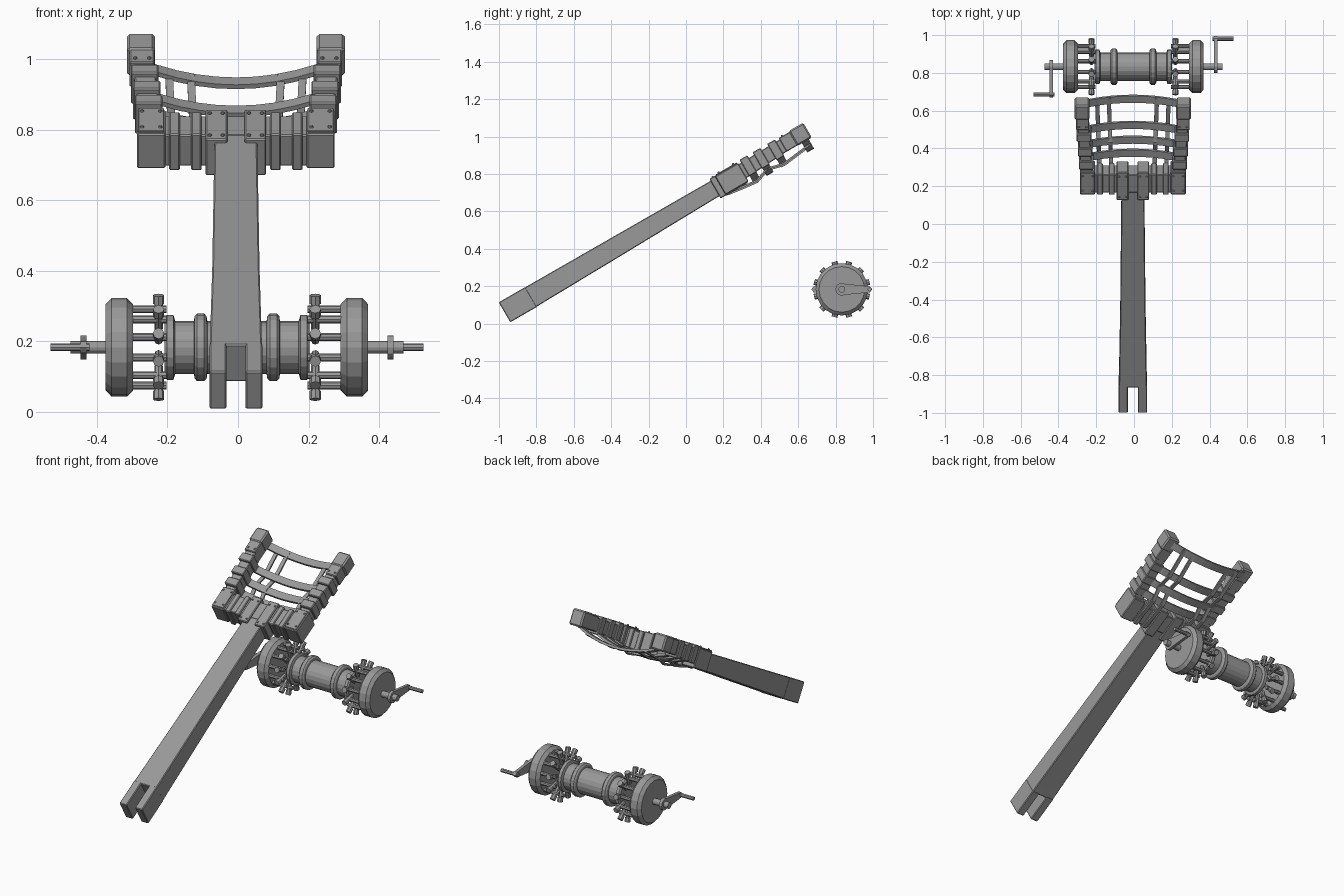
import bpy, bmesh, math
from mathutils import Matrix, Vector

if "Cube" in bpy.data.objects:
    bpy.data.objects.remove(bpy.data.objects["Cube"], do_unlink=True)

grey = bpy.data.materials.new("weathered grey")
grey.use_nodes = True
COLOUR = (0.32, 0.32, 0.32, 1)
grey.diffuse_color = COLOUR
grey.node_tree.nodes["Principled BSDF"].inputs["Base Color"].default_value = COLOUR

# Arm frame: x across, y along the arm, z out of its upper face
ARM = Matrix.Translation((-0.006, -0.97, 0.06)) @ Matrix.Rotation(math.radians(30), 4, 'X')
# Winch frame: local z runs along the world x axis
WINCH = Matrix.Translation((-0.003, 0.833, 0.183)) @ Matrix.Rotation(math.pi / 2, 4, 'Y')


def finish(name, bm, matrix, bevel=0.0):
    bmesh.ops.recalc_face_normals(bm, faces=bm.faces)
    mesh = bpy.data.meshes.new(name)
    bm.to_mesh(mesh)
    bm.free()
    mesh.materials.append(grey)
    ob = bpy.data.objects.new(name, mesh)
    ob.matrix_world = matrix
    bpy.context.collection.objects.link(ob)
    if bevel:
        mod = ob.modifiers.new("Bevel", 'BEVEL')
        mod.width = bevel
        mod.segments = 1
        mod.limit_method = 'ANGLE'
    return ob


def skin(bm, rings):
    loops = [[bm.verts.new(p) for p in ring] for ring in rings]
    n = len(loops[0])
    for a, b in zip(loops, loops[1:]):
        for i in range(n):
            bm.faces.new((a[i], a[(i + 1) % n], b[(i + 1) % n], b[i]))
    bm.faces.new(loops[0])
    bm.faces.new(loops[-1])


def beam(name, sections, bevel=0.004):
    """Rectangular beam; each section is (along, centre x, half width, bottom, top)."""
    bm = bmesh.new()
    skin(bm, [[(x - w, s, lo), (x + w, s, lo), (x + w, s, hi), (x - w, s, hi)]
              for s, x, w, lo, hi in sections])
    return finish(name, bm, ARM, bevel)


def block(name, x, w, s0, s1, lo, hi, bevel=0.004):
    return beam(name, [(s0, x, w, lo, hi), (s1, x, w, lo, hi)], bevel)


def rivets(name, points):
    bm = bmesh.new()
    for p in points:
        bmesh.ops.create_uvsphere(bm, u_segments=8, v_segments=4, radius=0.006,
                                  matrix=Matrix.Translation(p))
    finish(name, bm, ARM)


def lathe(name, profile, sides=20):
    """Solid of revolution; profile points are (along, radius)."""
    bm = bmesh.new()
    skin(bm, [[(r * math.cos(math.tau * i / sides), r * math.sin(math.tau * i / sides), z)
               for i in range(sides)] for z, r in profile])
    return finish(name, bm, WINCH)


def rod(bm, a, b, r, sides=8):
    a, b = Vector(a), Vector(b)
    m = Matrix.Translation((a + b) / 2) @ (b - a).to_track_quat('Z', 'Y').to_matrix().to_4x4()
    bmesh.ops.create_cone(bm, cap_ends=True, segments=sides, radius1=r, radius2=r,
                          depth=(b - a).length, matrix=m)


# Throwing arm with forked foot
beam("throwing_arm", [(0.155, 0, 0.074, -0.06, 0.061), (0.22, 0, 0.073, -0.058, 0.061),
                      (0.6, 0, 0.067, -0.051, 0.06), (1.3, 0, 0.061, -0.036, 0.058),
                      (1.45, 0, 0.058, -0.036, 0.058)])
for side, label in ((1, "left"), (-1, "right")):
    block(f"{label}_fork_prong", side * 0.051, 0.024, 0, 0.165, -0.061, 0.062)

# Cross beam of the basket
block("cross_beam", 0, 0.22, 1.345, 1.455, -0.042, 0.06)

SLATS = (1.52, 1.6, 1.69, 1.85)


def rail_x(s):
    return 0.24 + 0.067 * (s - 1.41)


def sag(x):
    return -0.062 + 0.048 * (x / 0.24) ** 2


for side, label in ((1, "left"), (-1, "right")):
    # Brackets holding the arm to the cross beam
    block(f"{label}_arm_bracket", side * 0.055, 0.031, 1.305, 1.475, -0.05, 0.07)
    rivets(f"{label}_bracket_rivets", [(side * x, s, 0.071) for x in (0.037, 0.074)
                                       for s in (1.325, 1.45)])
    # Corner block, side rail and tip
    block(f"{label}_corner_block", side * 0.24, 0.04, 1.338, 1.48, -0.046, 0.067)
    block(f"{label}_corner_plate", side * 0.24, 0.037, 1.345, 1.475, 0.067, 0.074, 0.002)
    rivets(f"{label}_corner_rivets", [(side * x, s, 0.075) for x in (0.214, 0.266)
                                      for s in (1.365, 1.455)])
    beam(f"{label}_side_rail", [(s, side * rail_x(s), 0.031, lo, hi) for s, lo, hi in
                                ((1.47, -0.025, 0.06), (1.82, -0.005, 0.067))])
    block(f"{label}_rail_tip", side * 0.269, 0.04, 1.80, 1.89, -0.012, 0.08, 0.008)
    block(f"{label}_tip_plate", side * 0.266, 0.035, 1.735, 1.81, -0.01, 0.074)
    rivets(f"{label}_tip_rivets", [(side * x, 1.755, 0.075) for x in (0.245, 0.285)])
    # Straps round the rail
    for i, s in enumerate(SLATS[:3]):
        block(f"{label}_rail_strap_{i + 1}", side * rail_x(s), 0.039, s - 0.024, s + 0.024,
              -0.024, 0.078)
    # Straps round the cross beam with the lengthwise slats growing from them
    for i, x in enumerate((0.112, 0.174)):
        block(f"{label}_beam_strap_{i + 1}", side * x, 0.015, 1.336, 1.464, -0.052, 0.068)
        path = ((1.345, -0.05), (1.43, -0.062), (1.52, -0.072), (1.6, -0.044),
                (1.69, -0.066), (1.78, -0.055), (1.865, -0.045))
        beam(f"{label}_long_slat_{i + 1}",
             [(s, side * (x + 0.03 * (s - 1.34)), 0.011, t - 0.005 + i * 0.008, t + 0.005 + i * 0.008)
              for s, t in path], 0)

# Sagging cross slats
for k, s in enumerate(SLATS):
    w, reach = 0.021, rail_x(s) + 0.01
    bm = bmesh.new()
    skin(bm, [[(x, s - w, sag(x) - 0.007), (x, s + w, sag(x) - 0.007),
               (x, s + w, sag(x) + 0.007), (x, s - w, sag(x) + 0.007)]
              for x in (reach * (i / 5 - 1) for i in range(11))])
    finish(f"cross_slat_{k + 1}", bm, ARM)

# Winch drum with hubs and raised rings
half = [(0.205, 0.084), (0.198, 0.092), (0.18, 0.092), (0.175, 0.075), (0.122, 0.075),
        (0.12, 0.088), (0.113, 0.096), (0.093, 0.096), (0.086, 0.088), (0.084, 0.075)]
lathe("winch_drum", [(-z, r) for z, r in half] + half[::-1])

COUNT = 12
for side, label in ((1, "left"), (-1, "right")):
    # End wheel with chamfered rims
    lathe(f"{label}_wheel", [(side * z, r) for z, r in
                             ((0.294, 0.122), (0.312, 0.14), (0.355, 0.14), (0.372, 0.122))])
    # Cage rods joining wheel and hub, and radial pegs
    cage, pegs = bmesh.new(), bmesh.new()
    for i in range(COUNT):
        a = math.tau * (i + 0.5) / COUNT
        c, d = math.cos(a), math.sin(a)
        rod(cage, (c * 0.112, d * 0.112, side * 0.2), (c * 0.112, d * 0.112, side * 0.3), 0.011)
        rod(pegs, (c * 0.075, d * 0.075, side * 0.222), (c * 0.146, d * 0.146, side * 0.222), 0.012)
        rod(pegs, (c * 0.128, d * 0.128, side * 0.222), (c * 0.153, d * 0.153, side * 0.222), 0.016)
    finish(f"{label}_cage_rods", cage, WINCH)
    finish(f"{label}_pegs", pegs, WINCH)
    # Axle stub, tapered crank and handle (local y is world y)
    stub = bmesh.new()
    rod(stub, (0, 0, side * 0.36), (0, 0, side * 0.472), 0.018, 12)
    finish(f"{label}_axle_stub", stub, WINCH)
    crank = bmesh.new()
    outline = [(0.034 * math.cos(a), 0.034 * math.sin(a) * side)
               for a in (math.radians(60 + 30 * i) for i in range(9))]
    outline = [(y, x) for y, x in outline]
    outline += [(0.15, -0.016 * side), (0.163, 0), (0.15, 0.016 * side)]
    skin(crank, [[(x, side * y, side * z) for y, x in outline] for z in (0.426, 0.444)])
    finish(f"{label}_crank", crank, WINCH)
    grip = bmesh.new()
    rod(grip, (0, side * 0.148, side * 0.418), (0, side * 0.148, side * 0.529), 0.011)
    finish(f"{label}_handle", grip, WINCH)
